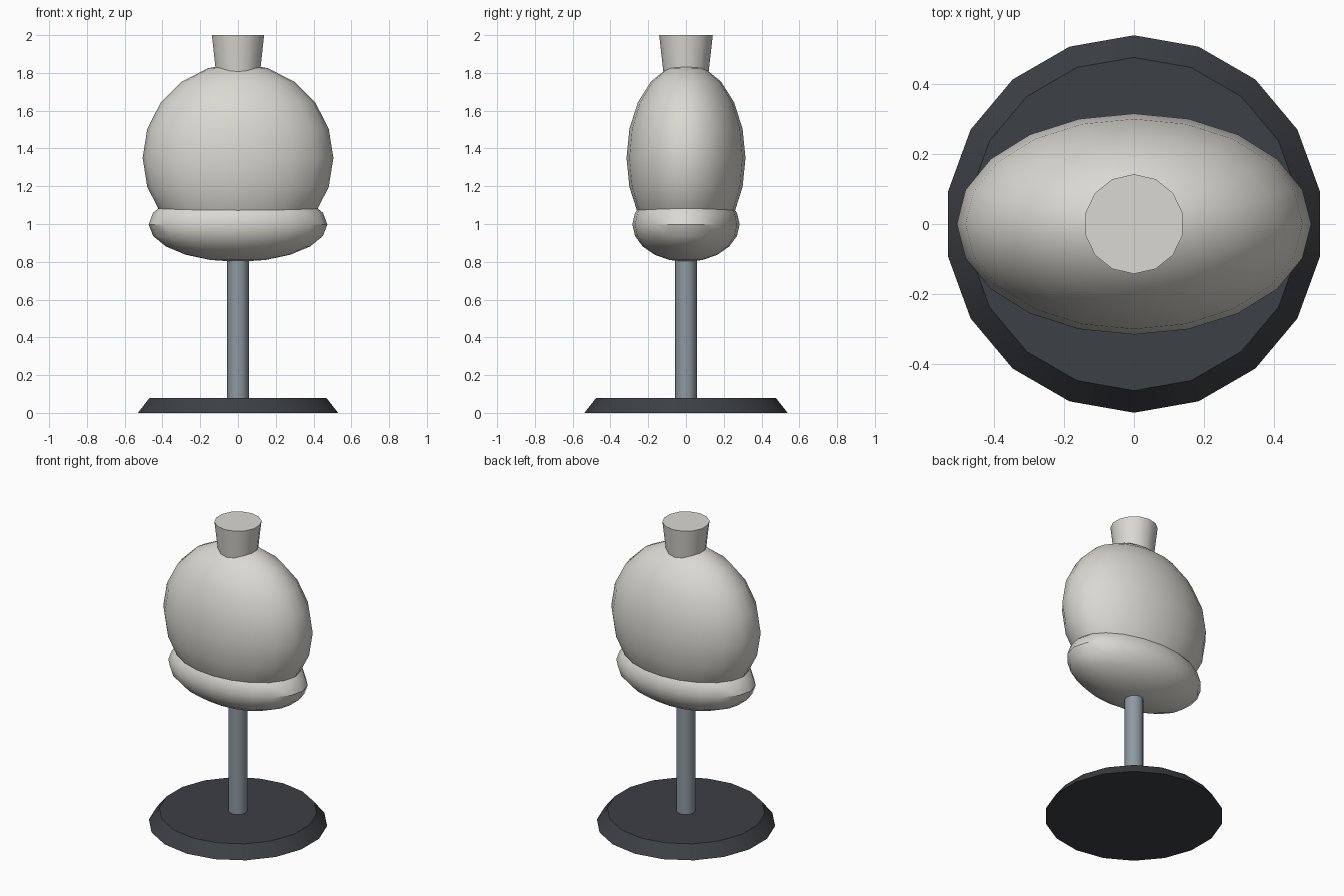
import bpy
from math import radians

if "Cube" in bpy.data.objects:
    bpy.data.objects.remove(bpy.data.objects["Cube"])


def material(name, rgb):
    m = bpy.data.materials.new(name)
    m.diffuse_color = (*rgb, 1)
    m.use_nodes = True
    m.node_tree.nodes["Principled BSDF"].inputs["Base Color"].default_value = m.diffuse_color
    return m


linen = material("linen", (0.70, 0.69, 0.64))
steel = material("steel", (0.27, 0.32, 0.36))
dark = material("dark_metal", (0.045, 0.05, 0.058))


def finish(name, mat):
    ob = bpy.context.object
    ob.name = name
    ob.data.materials.append(mat)
    bpy.ops.object.shade_smooth_by_angle(angle=radians(35))


def cone(name, sides, r_bottom, r_top, z0, z1, mat):
    bpy.ops.mesh.primitive_cone_add(vertices=sides, radius1=r_bottom, radius2=r_top,
                                    depth=z1 - z0, location=(0, 0, (z0 + z1) / 2))
    finish(name, mat)


def ellipsoid(name, z, size, mat):
    bpy.ops.mesh.primitive_uv_sphere_add(segments=20, ring_count=10, radius=1,
                                         location=(0, 0, z))
    bpy.context.object.scale = size
    bpy.ops.object.transform_apply(location=False, rotation=False, scale=True)
    finish(name, mat)


# Stand: bevelled foot and pole
cone("base", 18, 0.538, 0.475, 0.0, 0.08, dark)
cone("pole", 12, 0.057, 0.057, 0.06, 0.86, steel)

# Padded form: hips, torso and neck
ellipsoid("hips", 0.998, (0.473, 0.284, 0.198), linen)
ellipsoid("torso", 1.35, (0.505, 0.315, 0.5), linen)
cone("neck", 14, 0.117, 0.142, 1.78, 2.0, linen)
